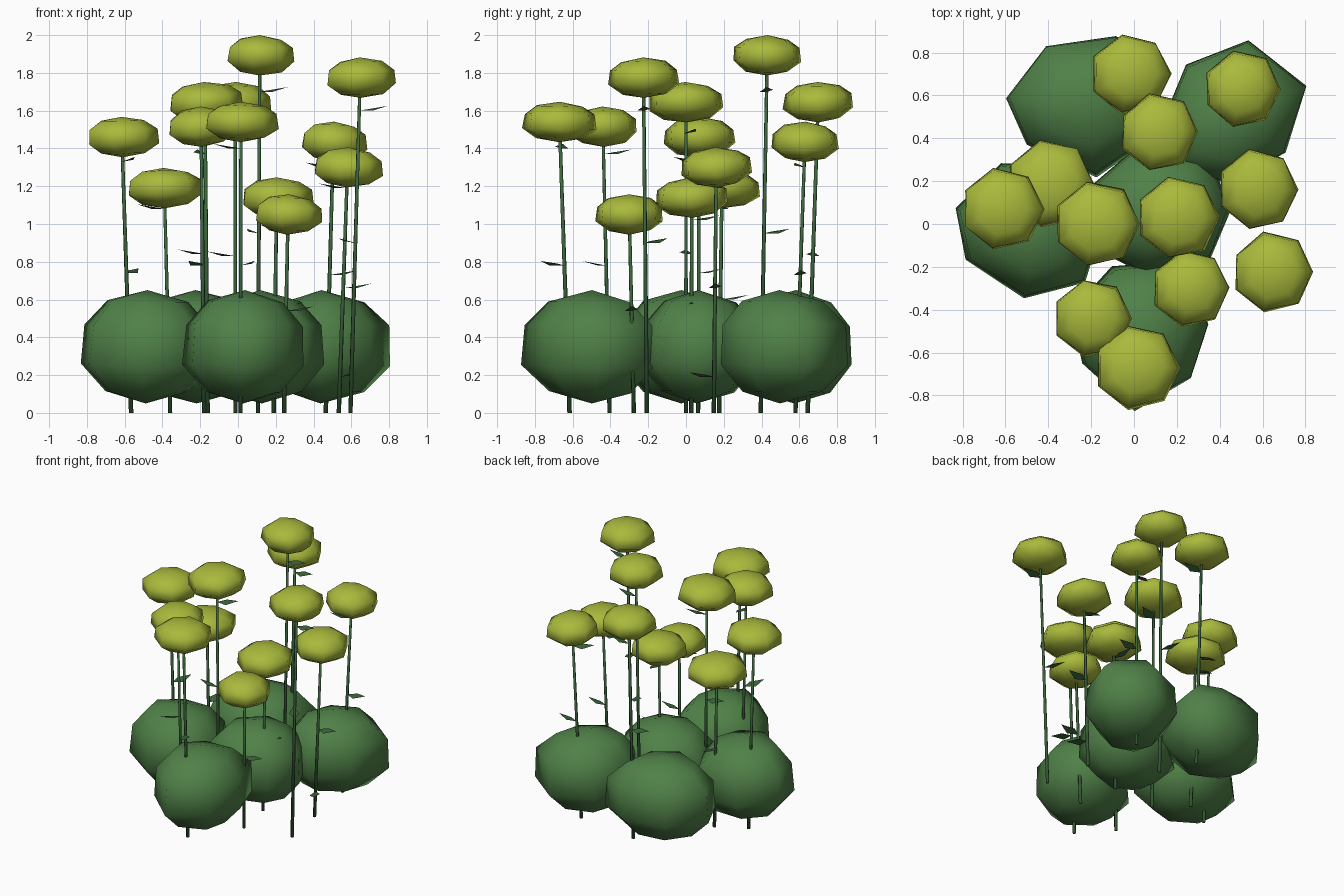
import bpy, bmesh, math, random
from mathutils import Vector, Matrix

random.seed(4)
cube = bpy.data.objects.get("Cube")
if cube:
    bpy.data.objects.remove(cube, do_unlink=True)


def material(name, colour):
    mat = bpy.data.materials.new(name)
    mat.use_nodes = True
    mat.diffuse_color = (*colour, 1)
    mat.node_tree.nodes["Principled BSDF"].inputs["Base Color"].default_value = (*colour, 1)
    return mat


BLOOM = material("yellow green", (0.40, 0.49, 0.045))
BUSH = material("leaf green", (0.08, 0.22, 0.065))
STEM = material("dark stem green", (0.045, 0.13, 0.045))

# Ball profile from top to bottom: ring width, ring height
RINGS = [(0.62, 0.8), (0.96, 0.38), (1, -0.32), (0.62, -0.8)]
SIDES = 7


def finish(bm, name, mat, smooth):
    """Turn a bmesh into a named, coloured object."""
    bmesh.ops.recalc_face_normals(bm, faces=bm.faces)
    mesh = bpy.data.meshes.new(name)
    for face in bm.faces:
        face.smooth = smooth
    bm.to_mesh(mesh)
    bm.free()
    mesh.materials.append(mat)
    obj = bpy.data.objects.new(name, mesh)
    bpy.context.collection.objects.link(obj)
    return obj


def blob(name, mat, centre, outline, half_height, jitter, tilt):
    """Flattened ball whose widest ring follows the outline around the centre."""
    bm = bmesh.new()
    loops = []
    for width, level in RINGS:
        loop = []
        for x, y in outline:
            wobble = Vector([random.uniform(-jitter, jitter) for _ in range(3)])
            loop.append(bm.verts.new(Vector((x * width, y * width, level * half_height)) + wobble))
        loops.append(loop)
    top, bottom = bm.verts.new((0, 0, half_height)), bm.verts.new((0, 0, -half_height))
    for k in range(SIDES):
        n = (k + 1) % SIDES
        bm.faces.new((top, loops[0][k], loops[0][n]))
        bm.faces.new((bottom, loops[-1][n], loops[-1][k]))
        for upper, lower in zip(loops, loops[1:]):
            bm.faces.new((upper[k], lower[k], lower[n], upper[n]))
    lean = Matrix.Rotation(random.uniform(-tilt, tilt), 4, "X") @ Matrix.Rotation(random.uniform(-tilt, tilt), 4, "Y")
    bm.transform(Matrix.Translation(centre) @ lean)
    finish(bm, name, mat, True)


def bush(name, corners):
    """Irregular bush with its widest corners at the given ground plan."""
    centre = sum((Vector(c) for c in corners), Vector((0, 0))) / SIDES
    outline = [Vector(c) - centre for c in corners]
    blob(name, BUSH, (*centre, 0.35), outline, 0.30, 0.005, 0.02)


def flower(name, centre, radius):
    """Flattened seven-sided flower head."""
    angles = [math.tau * k / SIDES for k in range(SIDES)]
    outline = [(radius * math.cos(a), radius * math.sin(a)) for a in angles]
    blob(name, BLOOM, centre, outline, 0.107, 0.004, 0.05)


def stem(name, bottom, top):
    """Thin tapered stalk between two points."""
    bm = bmesh.new()
    axis = top - bottom
    bmesh.ops.create_cone(bm, cap_ends=True, segments=6, radius1=0.012, radius2=0.009, depth=axis.length)
    bm.transform(Matrix.Translation((bottom + top) / 2) @ axis.to_track_quat("Z", "Y").to_matrix().to_4x4())
    finish(bm, name, STEM, True)


def leaf(name, root, angle):
    """Diamond leaf that rises a little away from the stalk."""
    bm = bmesh.new()
    outline = [(0, 0, 0), (0.06, 0.035, 0.01), (0.15, 0, 0.025), (0.07, -0.035, 0)]
    bm.faces.new([bm.verts.new(p) for p in outline])
    bm.transform(Matrix.Translation(root) @ Matrix.Rotation(math.radians(angle), 4, "Z"))
    finish(bm, name, STEM, False)


# Bushes, each by the corners of its ground plan
bush("bush_front", [(0.24, -0.17), (-0.10, -0.2), (-0.29, -0.41), (-0.24, -0.65),
                    (0, -0.87), (0.27, -0.72), (0.35, -0.47)])
bush("bush_centre", [(0.46, 0.08), (0.34, 0.33), (0.03, 0.38), (-0.22, 0.16),
                     (-0.18, -0.12), (0.06, -0.24), (0.36, -0.16)])
bush("bush_left", [(-0.28, 0.27), (-0.62, 0.28), (-0.83, 0.07), (-0.78, -0.17),
                   (-0.51, -0.35), (-0.23, -0.27), (-0.14, 0)])
bush("bush_back_left", [(0.14, 0.76), (-0.09, 0.88), (-0.41, 0.83), (-0.6, 0.59),
                        (-0.5, 0.37), (-0.18, 0.22), (0.08, 0.4)])
bush("bush_back_right", [(0.81, 0.64), (0.53, 0.86), (0.24, 0.74), (0.13, 0.47),
                         (0.2, 0.25), (0.45, 0.18), (0.71, 0.33)])

# Flowers: x, y, height, radius, then leaves as (height, heading)
flowers = [
    (-0.015, 0.70, 1.645, 0.19, [(1.48, 0), (0.83, 180)]),
    (0.505, 0.63, 1.435, 0.18, [(1.30, 200), (0.73, 0)]),
    (0.115, 0.43, 1.893, 0.185, [(1.70, 0), (0.95, 115)]),
    (-0.39, 0.19, 1.19, 0.207, [(1.08, 180), (0.60, 90)]),
    (-0.615, 0.07, 1.46, 0.195, [(1.33, 295), (0.74, 65)]),
    (-0.175, 0.0, 1.645, 0.203, [(1.48, 20), (0.84, 180)]),
    (0.205, 0.03, 1.14, 0.195, [(1.02, 100), (0.56, 0)]),
    (0.58, 0.16, 1.30, 0.19, [(1.19, 180), (0.66, 0), (0.19, 300)]),
    (0.647, -0.225, 1.775, 0.19, [(1.60, 0), (0.90, 127)]),
    (0.265, -0.30, 1.05, 0.183, [(0.97, 180), (0.54, 0)]),
    (-0.195, -0.44, 1.515, 0.184, [(1.37, 98), (0.78, 240)]),
    (0.015, -0.67, 1.54, 0.2, [(1.40, 175), (0.78, 300)]),
]
for n, (x, y, height, radius, leaves) in enumerate(flowers, 1):
    top = Vector((x, y, height))
    bottom = Vector((x * 0.92, y * 0.92, 0))
    stem(f"stem_{n}", bottom, top)
    flower(f"flower_{n}", top, radius)
    for k, (z, heading) in enumerate(leaves, 1):
        leaf(f"leaf_{n}_{k}", bottom.lerp(top, z / height), heading)
